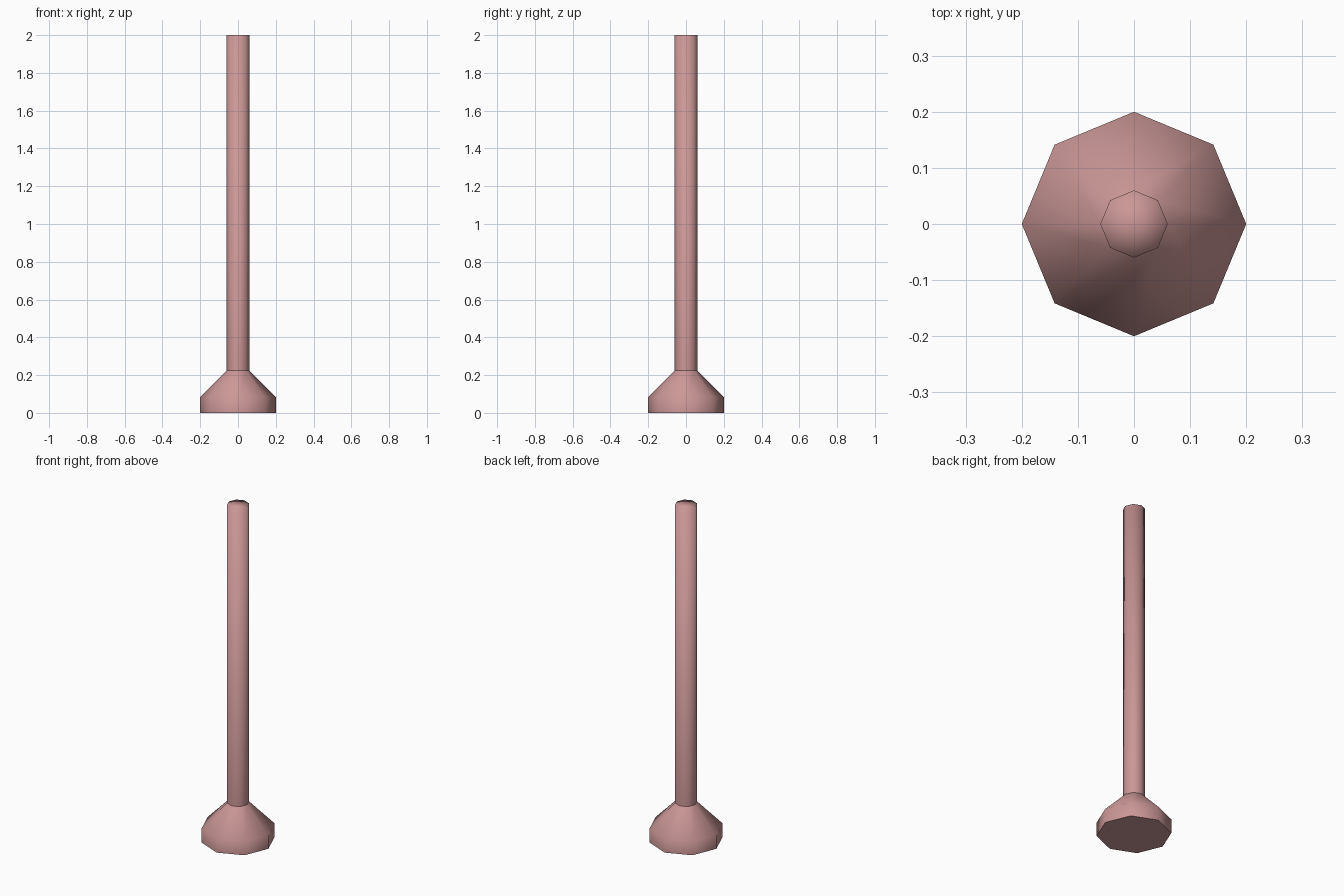
import bpy, bmesh
from math import cos, sin, tau

if "Cube" in bpy.data.objects:
    bpy.data.objects.remove(bpy.data.objects["Cube"])

SIDES = 8

mat = bpy.data.materials.new("dusty_pink")
mat.diffuse_color = (0.6, 0.31, 0.31, 1)
mat.use_nodes = True
mat.node_tree.nodes["Principled BSDF"].inputs["Base Color"].default_value = mat.diffuse_color


def lathe(name, profile, cap_bottom=False, cap_top=False):
    """Eight-sided turned part from (radius, height) points."""
    bm = bmesh.new()
    rings = [[bm.verts.new((r * cos(tau * i / SIDES), r * sin(tau * i / SIDES), z))
              for i in range(SIDES)] for r, z in profile]
    for low, high in zip(rings, rings[1:]):
        for i in range(SIDES):
            j = (i + 1) % SIDES
            bm.faces.new((low[i], low[j], high[j], high[i])).smooth = True
    if cap_bottom:
        bm.faces.new(rings[0][::-1]).smooth = False
        # keep the underside crisp against the smooth side
        for e in bm.edges:
            if e.verts[0] in rings[0] and e.verts[1] in rings[0]:
                e.smooth = False
    if cap_top:
        # softly shaded fan
        centre = bm.verts.new((0, 0, profile[-1][1]))
        top = rings[-1]
        for i in range(SIDES):
            bm.faces.new((top[i], top[(i + 1) % SIDES], centre)).smooth = True
    mesh = bpy.data.meshes.new(name)
    bm.to_mesh(mesh)
    bm.free()
    mesh.materials.append(mat)
    obj = bpy.data.objects.new(name, mesh)
    bpy.context.collection.objects.link(obj)
    return obj


# Weighted foot with sloping shoulder
lathe("base", [(0.2, 0), (0.2, 0.083), (0.06, 0.225)], cap_bottom=True)

# Upright pole
lathe("pole", [(0.06, 0.225), (0.06, 2.0)], cap_top=True)
